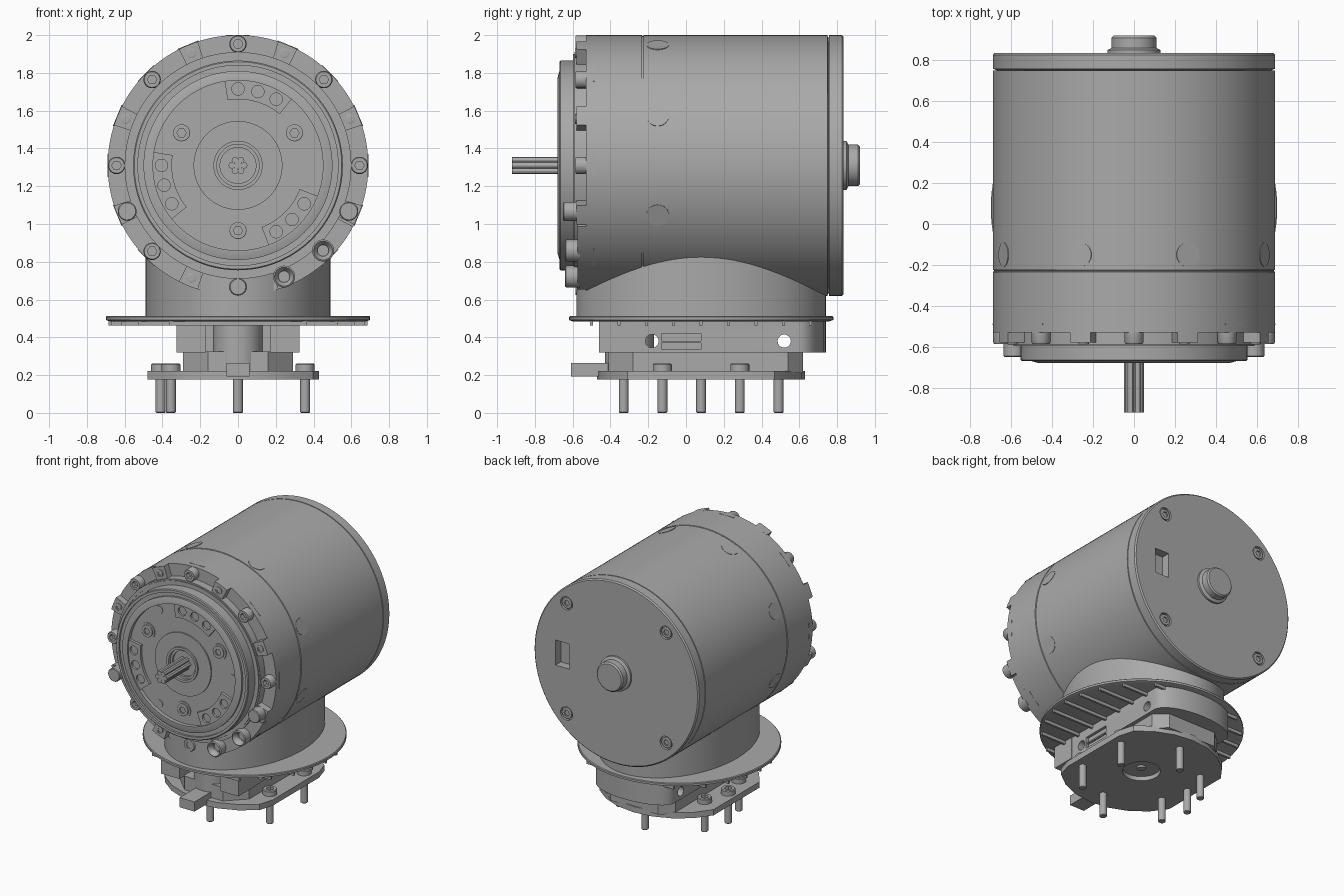
import bpy, bmesh, math
from math import cos, sin, pi, radians
from mathutils import Matrix, Vector

cube = bpy.data.objects.get("Cube")
if cube:
    bpy.data.objects.remove(cube, do_unlink=True)

grey = bpy.data.materials.new("machined grey")
grey.use_nodes = True
tone = (0.4, 0.4, 0.4, 1)
grey.diffuse_color = tone
grey.node_tree.nodes["Principled BSDF"].inputs["Base Color"].default_value = tone

AXIS = 1.31          # height of the drum axis
MID = 0.08           # y of the vertical base axis
UP = Matrix.Identity(4)
FRONT = Matrix.Rotation(pi / 2, 4, 'X')
BACK = Matrix.Rotation(-pi / 2, 4, 'X')
parts = []


def finish(name, bm):
    bmesh.ops.recalc_face_normals(bm, faces=bm.faces)
    mesh = bpy.data.meshes.new(name)
    bm.to_mesh(mesh)
    bm.free()
    obj = bpy.data.objects.new(name, mesh)
    bpy.context.scene.collection.objects.link(obj)
    mesh.materials.append(grey)
    parts.append(obj)
    return obj


def lathe(name, profile, turn=UP, at=(0, 0, 0), n=32, hex_from=99):
    """Revolve (radius, height) points; rings from hex_from on are hexagonal."""
    bm = bmesh.new()
    place = Matrix.Translation(at) @ turn
    rings = []
    for k, (r, h) in enumerate(profile):
        ring = []
        for i in range(n):
            a = 2 * pi * i / n
            q = r * cos(pi / 6) / cos(a % (pi / 3) - pi / 6) if k >= hex_from else r
            ring.append(bm.verts.new(place @ Vector((q * cos(a), q * sin(a), h))))
        rings.append(ring)
    for low, high in zip(rings, rings[1:]):
        for i in range(n):
            j = (i + 1) % n
            bm.faces.new((low[i], low[j], high[j], high[i]))
    bm.faces.new(rings[0])
    bm.faces.new(rings[-1])
    return finish(name, bm)


def prism(name, outline, lo, hi, axis='z'):
    """Extrude a 2D outline along one axis."""
    bm = bmesh.new()
    order = {'x': lambda a, b, h: (h, a, b), 'y': lambda a, b, h: (a, h, b),
             'z': lambda a, b, h: (a, b, h)}[axis]
    ends = [[bm.verts.new(order(a, b, h)) for a, b in outline] for h in (lo, hi)]
    n = len(outline)
    for i in range(n):
        j = (i + 1) % n
        bm.faces.new((ends[0][i], ends[0][j], ends[1][j], ends[1][i]))
    bm.faces.new(ends[0])
    bm.faces.new(ends[1])
    return finish(name, bm)


def box(name, x0, x1, y0, y1, z0, z1):
    return prism(name, [(x0, y0), (x1, y0), (x1, y1), (x0, y1)], z0, z1)


def ellipse(cx, cy, rx, ry, n=96):
    return [(cx + rx * cos(2 * pi * i / n), cy + ry * sin(2 * pi * i / n)) for i in range(n)]


def band(r0, r1, a0, a1, n=14):
    angles = [radians(a0 + (a1 - a0) * i / n) for i in range(n + 1)]
    return ([(r1 * cos(a), AXIS + r1 * sin(a)) for a in angles]
            + [(r0 * cos(a), AXIS + r0 * sin(a)) for a in reversed(angles)])


def polar(r, degrees, y):
    a = radians(degrees)
    return (r * cos(a), y, AXIS + r * sin(a))


def screw(name, at, r, h, turn):
    lathe(name, [(r, -0.02), (r, h * 0.85), (r * 0.9, h), (r * 0.55, h), (r * 0.55, h * 0.4)],
          turn, at, 24, 3)


def cut(target, cutter):
    mod = target.modifiers.new("cut", 'BOOLEAN')
    mod.operation, mod.object, mod.solver = 'DIFFERENCE', cutter, 'EXACT'
    bpy.context.view_layer.objects.active = target
    bpy.ops.object.modifier_apply(modifier=mod.name)
    parts.remove(cutter)
    bpy.data.objects.remove(cutter, do_unlink=True)


# Drum with seam grooves, and the rear cap
lathe("drum_housing", [(0.6, -0.59), (0.6, -0.53), (0.69, -0.53), (0.69, -0.234), (0.684, -0.232),
                       (0.684, -0.226), (0.69, -0.224), (0.69, 0.75), (0.66, 0.752)],
      BACK, (0, 0, AXIS), 128)
cap = lathe("rear_cap", [(0.66, 0.745), (0.683, 0.757), (0.69, 0.757), (0.69, 0.826), (0.681, 0.835)],
            BACK, (0, 0, AXIS), 128)
cut(cap, box("socket_cutter", 0.39, 0.51, 0.77, 0.9, 1.235, 1.425))
lathe("rear_button", [(0.13, 0.82), (0.13, 0.85), (0.11, 0.86), (0.11, 0.91), (0.1, 0.92)],
      BACK, (0, 0, AXIS), 48)
for a in (45, 135, 225, 315):
    cut(cap, lathe("recess_cutter", [(0.05, -0.02), (0.05, 0.02)], BACK, polar(0.59, a, 0.835)))
    screw("rear_screw", polar(0.59, a, 0.815), 0.04, 0.018, BACK)

# Stepped front face
lathe("front_face", [(0.555, 0.57), (0.555, 0.664), (0.549, 0.67), (0.53, 0.67), (0.53, 0.655),
                     (0.5, 0.655), (0.5, 0.67), (0.465, 0.68), (0.45, 0.68), (0.45, 0.65),
                     (0.235, 0.65), (0.235, 0.66), (0.13, 0.66), (0.13, 0.672), (0.112, 0.672),
                     (0.112, 0.65), (0.095, 0.65), (0.095, 0.635)], FRONT, (0, 0, AXIS), 112)
lathe("face_lip", [(0.59, 0.58), (0.59, 0.597), (0.575, 0.597), (0.575, 0.59)],
      FRONT, (0, 0, AXIS), 96)
for start in (60, 180, 300):
    pad = prism("hole_pad", band(0.35, 0.452, start - 9, start + 39), -0.67, -0.645, 'y')
    for a in (start, start + 15, start + 30):
        cut(pad, lathe("hole_cutter", [(0.033, 0), (0.033, 0.04)], FRONT, polar(0.405, a, -0.653), 20))
for a in (30, 150, 270):
    lathe("face_bolt_seat", [(0.06, 0), (0.06, 0.008)], FRONT, polar(0.345, a, -0.648))
    screw("face_bolt", polar(0.345, a, -0.65), 0.045, 0.018, FRONT)
for a in (0, 120, 240):
    lathe("dowel", [(0.03, 0), (0.03, 0.006)], FRONT, polar(0.41, a, -0.648))

# Bundle of contact rods forming the shaft
lathe("shaft_core", [(0.02, 0.6), (0.02, 0.92)], FRONT, (0, 0, AXIS), 12)
for a in range(0, 360, 60):
    lathe("shaft_rod", [(0.017, 0), (0.017, 0.32)], FRONT, polar(0.033, a, -0.6), 12)

# Front rim tabs, bolts and pegs
for k in range(8):
    a = 45 * k
    if a != 315:
        screw("rim_bolt", polar(0.643, a, -0.53), 0.046, 0.056, FRONT)
    t = a + 22.5
    if t != 292.5:
        prism("rim_tab", band(0.59, 0.69, t - 4.5, t + 4.5, 4), -0.58, -0.52, 'y')
        if t in (202.5, 337.5):
            lathe("rim_peg", [(0.05, 0), (0.05, 0.065), (0.045, 0.07)], FRONT, polar(0.635, t, -0.58))
        else:
            screw("tab_screw", polar(0.643, t, -0.58), 0.026, 0.008, FRONT)
prism("rim_boss", band(0.59, 0.69, -72, -28), -0.575, -0.52, 'y')
for a in (-45, -67.5):
    lathe("countersunk_boss", [(0.058, 0), (0.058, 0.075), (0.05, 0.08), (0.03, 0.05), (0.03, 0.03)],
          FRONT, polar(0.637, a, -0.56))

# Radial plugs and small marks around the drum
for k in range(8):
    for name, outline, top, angle in (
            ("radial_plug", ellipse(-0.15, 0, 0.06, 0.06, 32), 0.692, 45 * k + 22.5),
            ("radial_mark", [(-0.493, -0.06), (-0.485, -0.06), (-0.485, 0.06), (-0.493, 0.06)],
             0.691, 45 * k)):
        part = prism(name, outline, 0.64, top, 'x')
        part.matrix_world = Matrix.Translation((0, 0, AXIS)) @ Matrix.Rotation(radians(angle), 4, 'Y')

# Oval neck, round flange and the ribs under it
prism("neck", ellipse(0, MID, 0.49, 0.66), 0.5, 0.88)
lathe("flange", [(0.68, 0.485), (0.7, 0.492), (0.7, 0.507), (0.695, 0.512)], UP, (0, MID, 0), 112)
for k in range(-4, 5):
    y = 0.145 * k
    reach = math.sqrt(0.685 ** 2 - y * y)
    box("flange_rib", -reach, reach, MID + y - 0.008, MID + y + 0.008, 0.462, 0.49)

# Lower housing with side holes and slots
upper = prism("lower_housing", [(-0.32, -0.3), (0.32, -0.3), (0.32, 0.6)]
              + [(0.32 * cos(i * pi / 16), 0.6 + 0.14 * sin(i * pi / 16)) for i in range(1, 16)]
              + [(-0.32, 0.6)], 0.32, 0.49)
for y in (-0.18, 0.52):
    cut(upper, prism("side_hole_cutter", ellipse(y, 0.38, 0.035, 0.035, 24), -0.5, 0.5, 'x'))
for s in (-1, 1):
    x0, x1 = sorted((s * 0.3, s * 0.4))
    cut(upper, box("slot_cutter", x0, x1, -0.13, 0.08, 0.335, 0.42))
    box("slot_bar", min(s * 0.29, s * 0.315), max(s * 0.29, s * 0.315), -0.13, 0.08, 0.37, 0.38)
    x0, x1 = sorted((s * 0.17, s * 0.325))
    box("front_leg", x0, x1, -0.46, -0.28, 0.32, 0.49)
prism("housing_foot", [(-0.29, -0.28), (-0.16, -0.41), (0.16, -0.41), (0.29, -0.28),
                       (0.29, 0.54), (0.2, 0.62), (-0.2, 0.62), (-0.29, 0.54)], 0.21, 0.325)
lathe("front_column", [(0.13, 0.22), (0.13, 0.49)], UP, (0, -0.3, 0), 48)

# Base plate with central opening, plug tab, pins and screws
outline = [(max(-0.48, min(0.43, x)), y) for x, y in ellipse(0, MID, 0.56, 0.55, 24)]
plate = prism("base_plate", outline, 0.178, 0.222)
cut(plate, lathe("opening_cutter", [(0.13, 0.1), (0.13, 0.3)], UP, (0, MID, 0), 48))
lathe("opening_disc", [(0.03, 0.195), (0.03, 0.215)], UP, (0, MID, 0))
box("plug_tab", -0.062, 0.062, -0.61, -0.27, 0.192, 0.265)
for a in (30, 90, 150, 180, 210, 270, 330):
    x, y = 0.41 * cos(radians(a)), MID + 0.41 * sin(radians(a))
    lathe("mounting_pin", [(0.022, 0), (0.026, 0.004), (0.026, 0.19)], UP, (x, y, 0), 20)
    if a not in (90, 270):
        screw("plate_screw", (x, y, 0.222), 0.05, 0.04, UP)

# Smooth curved surfaces while keeping hard edges
bpy.ops.object.select_all(action='DESELECT')
for obj in parts:
    obj.select_set(True)
bpy.context.view_layer.objects.active = parts[0]
bpy.ops.object.shade_smooth_by_angle(angle=radians(30))
